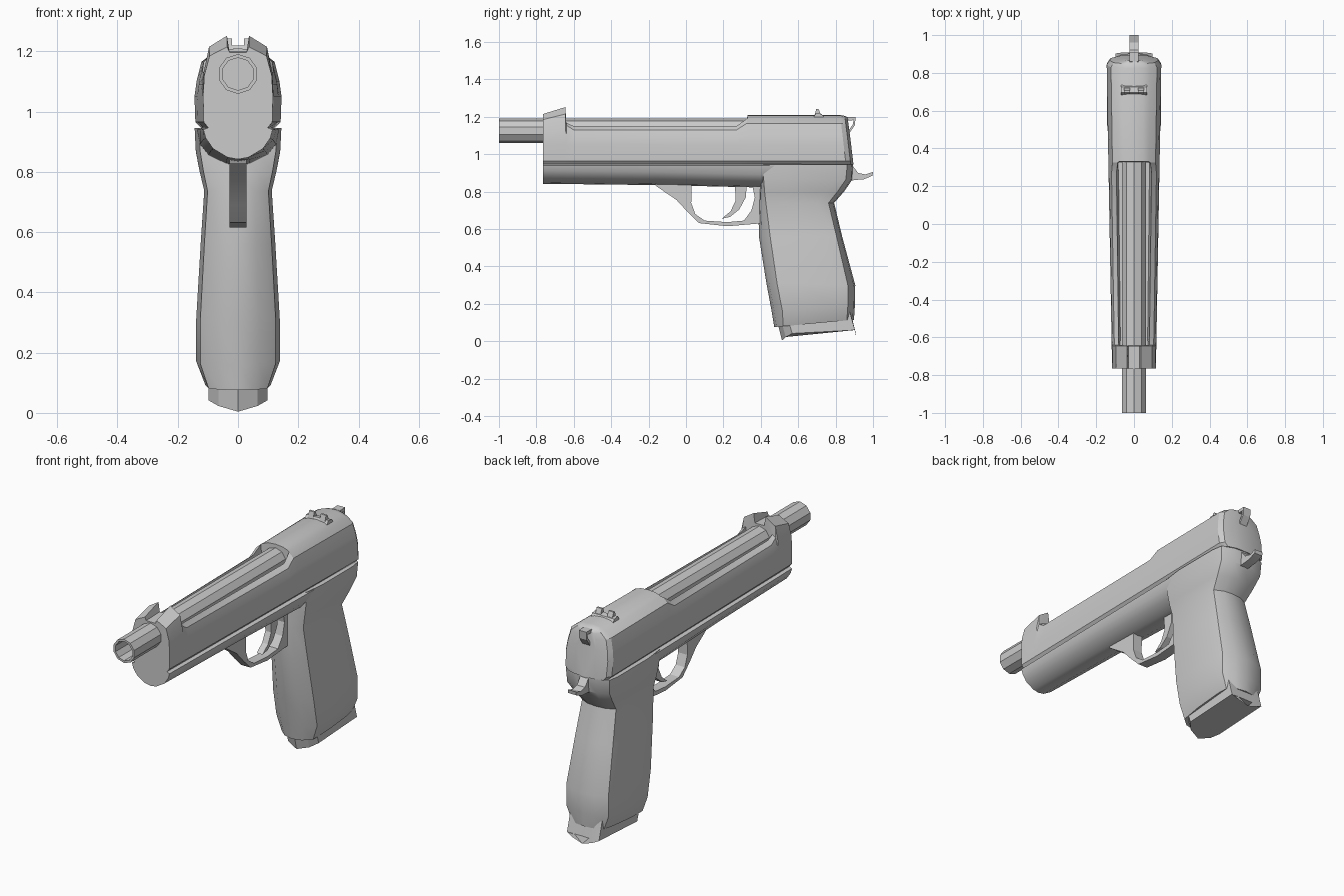
import bpy, bmesh, math

if "Cube" in bpy.data.objects:
    bpy.data.objects.remove(bpy.data.objects["Cube"])


def finish(name, bm, angle=28):
    bmesh.ops.recalc_face_normals(bm, faces=bm.faces)
    me = bpy.data.meshes.new(name)
    bm.to_mesh(me)
    bm.free()
    ob = bpy.data.objects.new(name, me)
    bpy.context.collection.objects.link(ob)
    bpy.context.view_layer.objects.active = ob
    ob.select_set(True)
    bpy.ops.object.shade_smooth_by_angle(angle=math.radians(angle))
    ob.select_set(False)
    return ob


def loft(name, halves, angle=28):
    """Skin half rings (first and last point on x = 0) mirrored in x."""
    bm = bmesh.new()
    rings = []
    for h in halves:
        full = list(h) + [(-x, y, z) for x, y, z in reversed(h[1:-1])]
        rings.append([bm.verts.new(p) for p in full])
    n = len(rings[0])
    for a, b in zip(rings, rings[1:]):
        for i in range(n):
            j = (i + 1) % n
            bm.faces.new((a[i], a[j], b[j], b[i]))
    bm.faces.new(rings[0])
    bm.faces.new(rings[-1])
    return finish(name, bm, angle)


def prism(name, pts, hw, cx=0.0):
    """Extrude a side (y, z) profile across x."""
    bm = bmesh.new()
    f = bm.faces.new([bm.verts.new((cx - hw, y, z)) for y, z in pts])
    ext = bmesh.ops.extrude_face_region(bm, geom=[f])
    vs = [v for v in ext["geom"] if isinstance(v, bmesh.types.BMVert)]
    bmesh.ops.translate(bm, verts=vs, vec=(2 * hw, 0, 0))
    return finish(name, bm, 20)


def taper(y):
    return 0.8 + 0.2 * (y + 0.765) / 1.615


# Slide: closed nose with raised sights, open-topped middle, closed rear
base = [(0, .945), (.122, .945), (.142, .965), (.145, 1.05)]
nose = [(.14, 1.12), (.118, 1.185), (.045, 1.215), (.035, 1.197), (0, 1.197)]
horn = [(.14, 1.13), (.118, 1.215), (.045, 1.252), (.035, 1.2), (0, 1.2)]
ledge = [(.14, 1.11), (.125, 1.155), (.1, 1.168), (.09, 1.085), (0, 1.085)]
open_top = [(.14, 1.09), (.128, 1.13), (.1, 1.15), (.088, 1.085), (0, 1.085)]
lip = [(.138, 1.1), (.122, 1.165), (.092, 1.19), (.088, 1.085), (0, 1.085)]
closed = [(.138, 1.1), (.122, 1.165), (.085, 1.193), (.05, 1.206), (0, 1.21)]


def slide_ring(y, top, sx=1.0, lean=0.0, dz=0.0):
    s = taper(y) * sx
    return [(x * s, y + lean * (1.2 - z), z - (dz if z > 1.15 else 0))
            for x, z in base + top]


loft("slide", [
    slide_ring(-.765, nose), slide_ring(-.645, horn),
    slide_ring(-.64, ledge), slide_ring(-.6, open_top),
    slide_ring(.27, open_top), slide_ring(.325, lip),
    slide_ring(.33, closed), slide_ring(.825, closed, 1, .12),
    slide_ring(.85, closed, .88, .12, .005),
    slide_ring(.865, closed, .45, .12, .012)])


# Barrel with hollow muzzle
def barrel_ring(y, r):
    return [(r * math.sin(math.pi * i / 5), y, 1.125 - r * math.cos(math.pi * i / 5))
            for i in range(6)]


loft("barrel", [barrel_ring(.34, .066), barrel_ring(-1, .066),
                barrel_ring(-1, .054), barrel_ring(-.78, .054)])


# Frame under the slide
def frame_ring(y, w, b):
    return [(0, y, b), (.3 * w, y, b + .006), (.72 * w, y, b + .035),
            (.93 * w, y, b + .07), (w, y, .94), (.86 * w, y, .947), (0, y, .947)]


loft("frame", [frame_ring(-.765, .115, .842), frame_ring(-.15, .126, .835),
               frame_ring(.40, .136, .822), frame_ring(.7, .138, .82)])


# Grip: stacked sections (front, side front, side back, back, width, z front, z back)
def grip_ring(f, sf, sb, b, w, zf, zb):
    pts = [(0, f), (.5 * w, f * .75 + sf * .25), (.9 * w, sf), (w, sf + .12),
           (w, sb - .06), (.93 * w, sb), (.5 * w, b * .8 + sb * .2), (0, b)]
    return [(x, y, zf + (zb - zf) * (y - f) / (b - f)) for x, y in pts]


loft("grip", [
    grip_ring(.40, .415, .862, .893, .144, .946, .946),
    grip_ring(.398, .415, .855, .89, .14, .87, .865),
    grip_ring(.393, .42, .81, .845, .127, .80, .80),
    grip_ring(.387, .428, .762, .792, .112, .735, .74),
    grip_ring(.39, .45, .805, .835, .124, .56, .56),
    grip_ring(.43, .487, .865, .905, .139, .31, .30),
    grip_ring(.458, .515, .865, .903, .139, .16, .19),
    grip_ring(.472, .52, .86, .898, .108, .076, .115)], 32)


# Magazine base with a shallow keel
def mag_ring(dy, zs, zc, slope):
    pts = [(0, .495, zc), (.065, .515, (zs + zc) / 2), (.098, .55, zs),
           (.098, .885, zs + slope), (.06, .89, (zs + zc) / 2 + slope),
           (0, .892, zc + slope)]
    return [(x, y + dy, z) for x, y, z in pts]


loft("magazine_base", [mag_ring(-.01, .13, .12, .03), mag_ring(.018, .042, .004, .018)])

# Trigger guard and trigger
prism("trigger_guard", [
    (-.17, .85), (-.16, .83), (-.05, .755), (.01, .69), (.07, .632), (.22, .615),
    (.42, .632), (.44, .83), (.355, .83), (.368, .77), (.35, .7), (.31, .645),
    (.22, .637), (.1, .645), (.05, .68), (.028, .74), (.03, .85)], .028)
prism("trigger", [
    (.262, .84), (.325, .84), (.32, .77), (.285, .705), (.235, .665), (.19, .655),
    (.238, .695), (.265, .75)], .018)

# Rear sight: low base and two posts
prism("rear_sight_base", [(.68, 1.195), (.695, 1.22), (.725, 1.215), (.74, 1.195)], .068)
for side, sx in (("left", -1), ("right", 1)):
    prism("rear_sight_" + side, [(.685, 1.2), (.697, 1.243), (.708, 1.243), (.725, 1.205)],
          .016, sx * .036)

# Ring hammer and tang at the back
prism("hammer", [
    (.85, 1.19), (.86, 1.2), (.907, 1.2), (.903, 1.155), (.868, 1.105), (.86, 1.115),
    (.893, 1.16), (.895, 1.182), (.86, 1.18)], .023)
prism("tang", [
    (.84, .945), (.89, .94), (.92, .9), (.96, .892), (1.0, .905), (.997, .885),
    (.95, .866), (.9, .862), (.84, .85)], .025)
